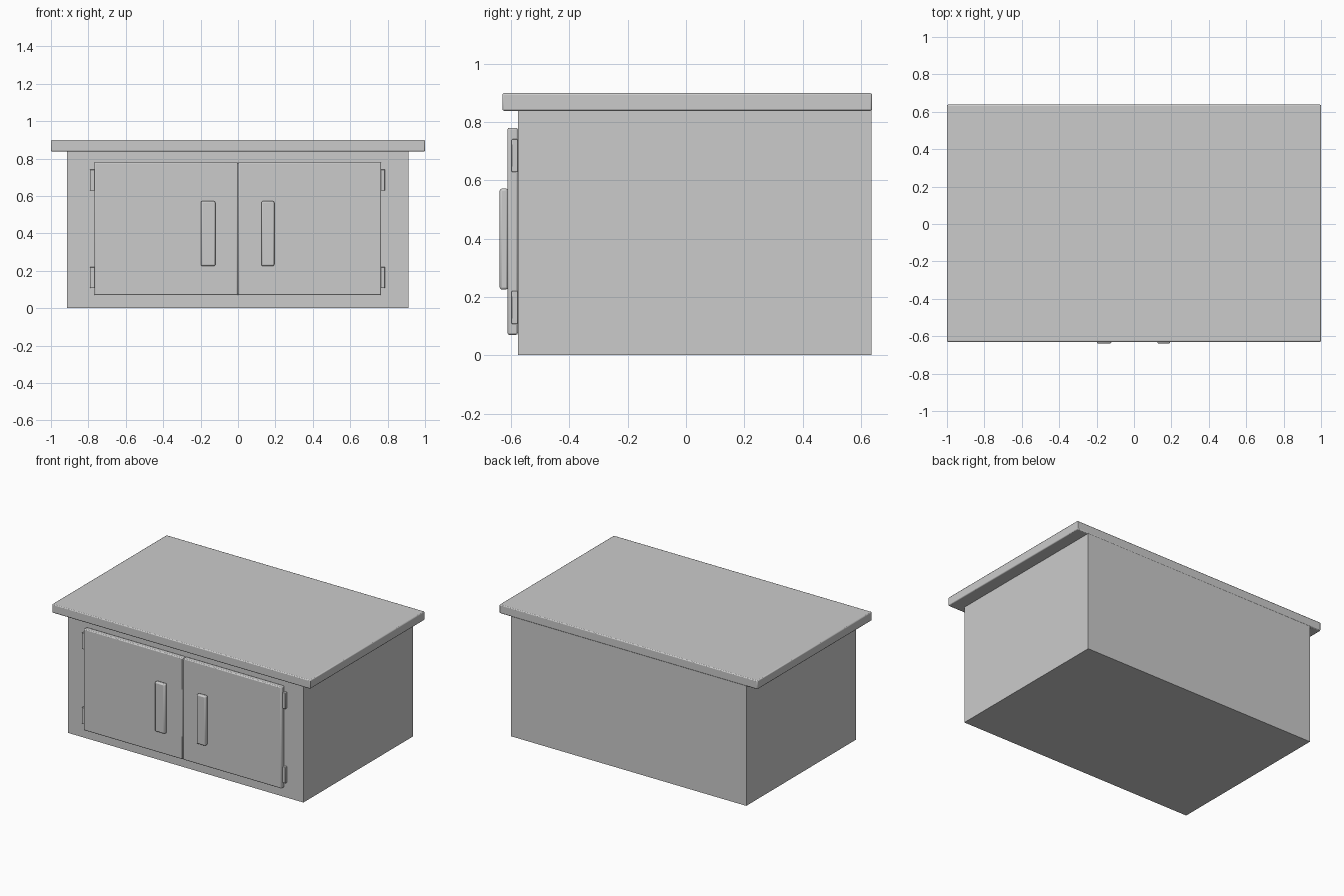
import bpy

if "Cube" in bpy.data.objects:
    bpy.data.objects.remove(bpy.data.objects["Cube"])


def box(name, x, y, z, bevel=0.0):
    """Box from min/max ranges, with an optional small edge bevel."""
    bpy.ops.mesh.primitive_cube_add(
        size=1, location=[(a + b) / 2 for a, b in (x, y, z)])
    ob = bpy.context.object
    ob.name = name
    ob.scale = [b - a for a, b in (x, y, z)]
    bpy.ops.object.transform_apply(location=False, rotation=False, scale=True)
    if bevel:
        mod = ob.modifiers.new("edge_bevel", 'BEVEL')
        mod.width = bevel
        mod.segments = 2
        bpy.ops.object.shade_smooth_by_angle()
    return ob


# Cabinet carcass and overhanging worktop
box("cabinet_body", (-0.913, 0.911), (-0.577, 0.637), (0.0, 0.84))
box("worktop", (-1.0, 1.0), (-0.63, 0.638), (0.838, 0.899), 0.006)

# Doors, each with a bar handle
box("left_door", (-0.768, -0.001), (-0.612, -0.577), (0.07, 0.78), 0.006)
box("right_door", (0.001, 0.765), (-0.612, -0.577), (0.07, 0.78), 0.006)
box("left_handle", (-0.199, -0.121), (-0.639, -0.610), (0.225, 0.572), 0.008)
box("right_handle", (0.125, 0.194), (-0.639, -0.610), (0.225, 0.572), 0.008)

# Hinges on the outer door edges
for side, x in (("left", (-0.792, -0.765)), ("right", (0.762, 0.786))):
    for level, z in (("lower", (0.107, 0.22)), ("upper", (0.628, 0.741))):
        box(f"{side}_{level}_hinge", x, (-0.598, -0.577), z, 0.003)
